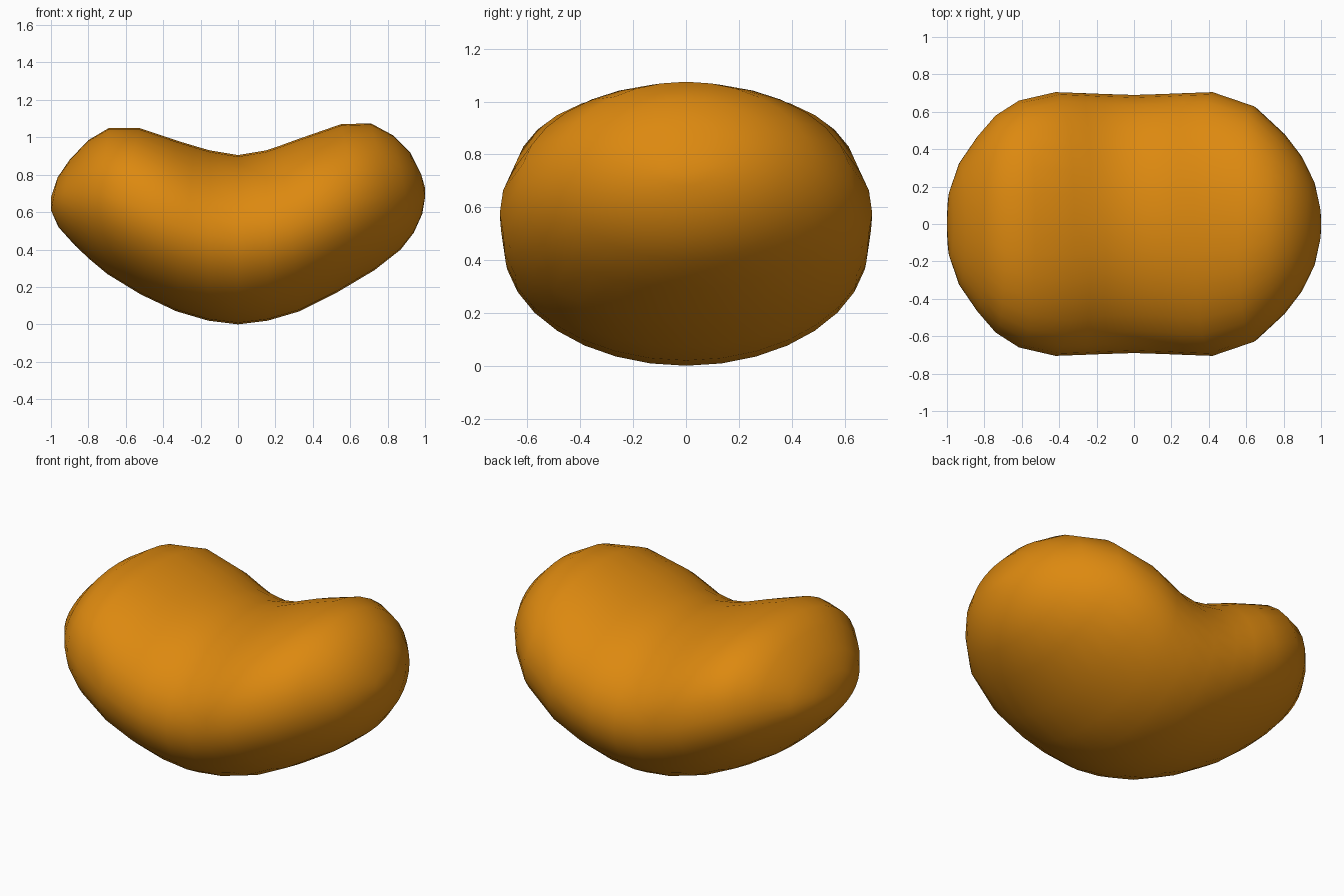
import bpy, bmesh, math

# Cross-sections along the bent body: top x, top z, bottom x, bottom z, half width, upper squareness
SECTIONS = [
    (-0.965, 0.785, -1.00, 0.61, 0.18, 2.0),
    (-0.90, 0.88, -0.96, 0.52, 0.33, 2.0),
    (-0.80, 0.985, -0.87, 0.42, 0.47, 2.1),
    (-0.69, 1.05, -0.79, 0.345, 0.58, 2.2),
    (-0.53, 1.05, -0.70, 0.27, 0.66, 2.3),
    (-0.32, 0.98, -0.52, 0.16, 0.705, 2.2),
    (-0.23, 0.953, -0.33, 0.07, 0.70, 2.1),
    (-0.15, 0.93, -0.16, 0.02, 0.695, 2.0),
    (0.00, 0.905, 0.00, 0.00, 0.69, 2.0),
    (0.15, 0.93, 0.16, 0.02, 0.695, 2.0),
    (0.23, 0.957, 0.33, 0.07, 0.70, 2.1),
    (0.32, 0.99, 0.52, 0.165, 0.705, 2.1),
    (0.55, 1.07, 0.73, 0.29, 0.63, 2.1),
    (0.71, 1.075, 0.87, 0.40, 0.49, 2.0),
    (0.83, 1.01, 0.94, 0.49, 0.37, 2.0),
    (0.92, 0.92, 0.985, 0.59, 0.24, 2.0),
    (0.98, 0.80, 1.00, 0.68, 0.10, 2.0),
]
SIDES = 32

# Bean body: lofted oval rings closed by a pole at each end
bm = bmesh.new()
rings = []
for tx, tz, bx, bz, w, power in SECTIONS:
    ring = []
    for i in range(SIDES):
        a = 2 * math.pi * i / SIDES
        c, s = math.cos(a), math.sin(a)
        e = 2 / (power if s > 0 else 2.0)
        y = w * math.copysign(abs(c) ** e, c)
        t = (1 + math.copysign(abs(s) ** e, s)) / 2
        ring.append(bm.verts.new((bx + (tx - bx) * t, y, bz + (tz - bz) * t)))
    rings.append(ring)

for r0, r1 in zip(rings, rings[1:]):
    for i in range(SIDES):
        j = (i + 1) % SIDES
        bm.faces.new((r0[i], r0[j], r1[j], r1[i]))

for ring, pole in ((rings[0], (-1.0, 0, 0.68)), (rings[-1], (1.0, 0, 0.73))):
    tip = bm.verts.new(pole)
    for i in range(SIDES):
        bm.faces.new((ring[i], ring[(i + 1) % SIDES], tip))

bmesh.ops.recalc_face_normals(bm, faces=bm.faces[:])
for f in bm.faces:
    f.smooth = True
mesh = bpy.data.meshes.new("bean_body")
bm.to_mesh(mesh)
bm.free()

# Single orange colour
orange = bpy.data.materials.new("warm orange")
orange.diffuse_color = (0.72, 0.25, 0.005, 1)
mesh.materials.append(orange)
body = bpy.data.objects.new("bean_body", mesh)
bpy.context.collection.objects.link(body)
